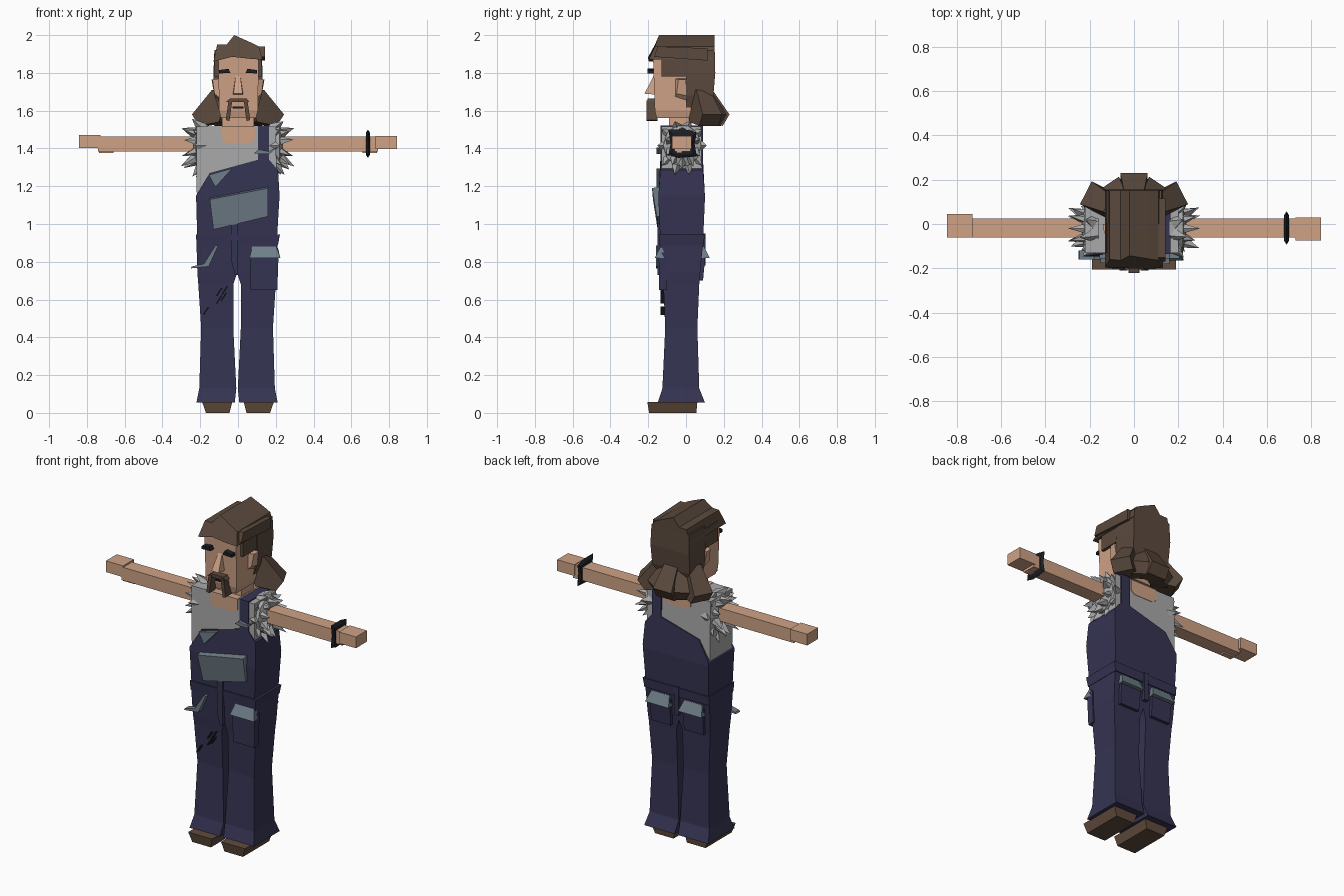
import bpy, bmesh, math, random
from mathutils import Vector, Matrix

if "Cube" in bpy.data.objects:
    bpy.data.objects.remove(bpy.data.objects["Cube"])

random.seed(4)


def material(name, rgb):
    m = bpy.data.materials.new(name)
    m.diffuse_color = (*rgb, 1)
    m.use_nodes = True
    m.node_tree.nodes["Principled BSDF"].inputs["Base Color"].default_value = m.diffuse_color
    return m


SKIN = material("skin", (0.62, 0.36, 0.24))
HAIR = material("hair_brown", (0.105, 0.068, 0.047))
DENIM = material("navy_denim", (0.036, 0.034, 0.085))
SHIRT = material("shirt_grey", (0.40, 0.40, 0.40))
SLATE = material("slate_patch", (0.16, 0.21, 0.25))
SHOE = material("shoe_brown", (0.115, 0.07, 0.045))
BLACK = material("black", (0.012, 0.013, 0.018))


def mesh(name, verts, faces, mat):
    bm = bmesh.new()
    vs = [bm.verts.new(v) for v in verts]
    for f in faces:
        bm.faces.new([vs[i] for i in f])
    bmesh.ops.recalc_face_normals(bm, faces=bm.faces)
    me = bpy.data.meshes.new(name)
    bm.to_mesh(me)
    bm.free()
    me.materials.append(mat)
    ob = bpy.data.objects.new(name, me)
    bpy.context.collection.objects.link(ob)
    return ob


def loft(name, rings, mat):
    """Closed solid through rings with equal point counts."""
    n = len(rings[0])
    verts = [p for r in rings for p in r]
    faces = [list(range(n)), list(range(len(verts) - n, len(verts)))]
    for k in range(len(rings) - 1):
        for i in range(n):
            j = (i + 1) % n
            faces.append([k * n + i, k * n + j, k * n + n + j, k * n + n + i])
    return mesh(name, verts, faces, mat)


def prism_y(name, pts, y0, y1, mat):
    return loft(name, [[(x, y, z) for x, z in pts] for y in (y0, y1)], mat)


def prism_x(name, pts, x0, x1, mat):
    return loft(name, [[(x, y, z) for y, z in pts] for x in (x0, x1)], mat)


def rect(x0, x1, y0, y1, z):
    return [(x0, y0, z), (x1, y0, z), (x1, y1, z), (x0, y1, z)]


def box(name, x0, x1, y0, y1, z0, z1, mat):
    return loft(name, [rect(x0, x1, y0, y1, z0), rect(x0, x1, y0, y1, z1)], mat)


# Flared trouser legs and shoes: z, outer, inner, front, back
LEG = [(.055, .215, .012, -.15, .10), (.13, .20, .004, -.125, .07),
       (.45, .19, .02, -.11, .06), (.68, .205, .02, -.12, .07),
       (.74, .21, 0, -.125, .075), (.9, .215, 0, -.135, .09)]
for side, s in (("left", -1), ("right", 1)):
    loft(side + "_trouser_leg",
         [rect(s * o - .005, s * i - .005, f, b, z) for z, o, i, f, b in LEG], DENIM)
    loft(side + "_shoe", [rect(s * .17, s * .045, -.195, .055, 0),
                          rect(s * .19, s * .03, -.205, .06, .058)], SHOE)

# Shirt body, open neckline and neck
loft("shirt", [rect(-.21, .205, -.128, .082, 1.0), rect(-.22, .205, -.13, .085, 1.2),
               rect(-.22, .2, -.13, .08, 1.515)], SHIRT)
prism_y("neckline", [(-.09, 1.517), (-.09, 1.45), (-.065, 1.43), (.065, 1.43),
                     (.09, 1.45), (.09, 1.517)], -.134, .084, SKIN)
box("neck", -.085, .085, -.09, .03, 1.5, 1.6, SKIN)

# One-strap overalls bib, same cut front and back
bib = prism_y("overalls_bib", [
    (-.215, .9), (-.222, 1.15), (-.15, 1.27), (.105, 1.34), (.105, 1.522), (.165, 1.522),
    (.165, 1.34), (.212, 1.285), (.22, 1.15), (.205, .9)], -.136, .09, DENIM)
bm = bmesh.new()
bm.from_mesh(bib.data)
bmesh.ops.bisect_plane(bm, geom=bm.verts[:] + bm.edges[:] + bm.faces[:],
                       plane_co=(0, 0, 1.13), plane_no=(0, 0, 1))
for v in bm.verts:
    if 1.1 < v.co.z < 1.16:
        v.co.y += math.copysign(.01, v.co.y)
bm.to_mesh(bib.data)
bm.free()
loft("waistband", [rect(-.22, .212, -.14, .095, .89), rect(-.222, .222, -.145, .098, .945)], DENIM)
prism_y("fly_front", [(-.035, 1.0), (0, 1.0), (0, .73), (-.015, .73), (-.035, .8)],
        -.15, -.12, DENIM)
box("fly_back", -.02, .01, .06, .102, .78, .95, DENIM)

# Chest pocket leaning outwards, folded bib corner and strap rag
loft("chest_pocket", [[(-.15, -.175, 1.13), (.16, -.18, 1.19), (.16, -.155, 1.04), (-.13, -.15, .97)],
                      [(-.15, -.13, 1.14), (.16, -.13, 1.2), (.16, -.12, 1.04), (-.13, -.12, .97)]], SLATE)
prism_y("bib_fold", [(-.155, 1.26), (-.03, 1.295), (-.12, 1.195)], -.156, -.13, SLATE)
prism_y("strap_rag", [(.085, 1.375), (.11, 1.395), (.16, 1.385), (.205, 1.405),
                      (.165, 1.37), (.12, 1.37)], -.155, -.13, SLATE)


def flap(name, x0, x1, z0, z1, y, out):
    loft(name, [[(x0, y, z1), (x1, y, z1), (x1, y - out * .02, z0), (x0, y - out * .02, z0)],
                [(x0 + .01, y + out * .01, z1 + .008), (x1 - .01, y + out * .01, z1 + .008),
                 (x1 + .012, y + out * .04, z0), (x0 - .005, y + out * .04, z0)]], SLATE)


# Pockets: pouch under a lighter flap
loft("front_pocket", [rect(.065, .208, -.142, -.1, .65), rect(.065, .215, -.145, -.1, .85)], DENIM)
flap("front_pocket_flap", .065, .212, .82, .872, -.125, -1)
prism_y("torn_pocket_flap", [(-.12, .885), (-.105, .885), (-.155, .775), (-.25, .765),
                             (-.245, .775), (-.18, .79)], -.16, -.12, SLATE)
for side, x in (("left", -.115), ("right", .105)):
    loft("back_pocket_" + side, [rect(x - .065, x + .065, .06, .09, .7),
                                 rect(x - .07, x + .07, .06, .105, .86)], DENIM)
    flap("back_pocket_flap_" + side, x - .07, x + .07, .82, .875, .085, 1)

# Knee stitches
for i, (x, z) in enumerate([(-.17, .54), (-.1, .64), (-.07, .65), (-.1, .6), (-.075, .615)]):
    prism_y("stitch_%d" % i, [(x - .017, z - .022), (x - .01, z - .022),
                              (x + .017, z + .02), (x + .01, z + .022)], -.135, -.105, BLACK)

# Arms, hands and wrist cuff
for side, s, dy, dz in (("left", -1, .0, .005), ("right", 1, -.015, 0)):
    prism_x(side + "_arm", [(-.06, 1.383), (.025, 1.383), (.025, 1.462), (-.06, 1.462)],
            s * .18, s * .74, SKIN)
    prism_x(side + "_hand", [(-.06 + dy, 1.398 + dz), (.044 + dy, 1.398 + dz),
                             (.044 + dy, 1.466 + dz), (-.06 + dy, 1.466 + dz)],
            s * .728, s * .843, SKIN)
    box(side + "_thumb", s * .66, s * .735, -.05, -.02, 1.375, 1.4, SKIN)


def cuff_ring(x, r):
    return [(x, -.018 + a * r, 1.425 + b * r) for a, b in
            ((-1, -.8), (-.3, -1), (1, -.9), (.85, 0), (1, .8), (.2, 1), (-1, 1), (-.85, 0))]


loft("wrist_cuff", [cuff_ring(.677, .058), cuff_ring(.688, .075), cuff_ring(.699, .058)], BLACK)

# Torn sleeves: tapered core with rows of ragged spikes
for side, s in (("left", -1), ("right", 1)):
    verts, faces = [], []

    def at(x, a, r):
        return (s * x, -.02 + r * math.cos(a), 1.415 + r * math.sin(a) * 1.1)

    N = 10
    loft(side + "_sleeve", [[at(x, i * math.tau / N, r) for i in range(N)]
                            for x, r in ((.16, .105), (.22, .1), (.235, .06))], SHIRT)
    for xb, xt, rb, rt, turn in ((.185, .235, .1, .135, 0), (.21, .29, .08, .095, .5)):
        for i in range(N):
            a, h = (i + turn) * math.tau / N, math.pi / N
            drop = .022 if math.sin(a) < -.3 else 0
            tip = Vector(at(xt + random.uniform(-.02, .012), a, rt + random.uniform(-.012, .005)))
            tip.z -= drop
            k = len(verts)
            verts += [at(xb, a - h, rb), at(xb - .02, a, rb + .01), at(xb, a + h, rb),
                      at(xb + .025, a, rb - .04), tip]
            faces += [[k, k + 1, k + 4], [k + 1, k + 2, k + 4], [k + 2, k + 3, k + 4],
                      [k + 3, k, k + 4], [k + 3, k + 2, k + 1, k]]
    mesh(side + "_sleeve_tatters", verts, faces, SHIRT)

# Head, ears and nose
loft("head", [rect(-.09, .095, -.155, .04, 1.56), rect(-.1, .105, -.165, .06, 1.6),
              rect(-.105, .11, -.175, .08, 1.9)], SKIN)
for side, s in (("left", -1), ("right", 1)):
    loft(side + "_ear", [[(s * .1, -.06, 1.67), (s * .1, -.06, 1.77), (s * .1, 0, 1.77), (s * .1, 0, 1.65)],
                         [(s * .125, -.05, 1.69), (s * .135, -.04, 1.765), (s * .14, 0, 1.765),
                          (s * .125, 0, 1.68)]], SKIN)
    # Brows, lashes and drooping moustache ends
    prism_y(side + "_brow", [(s * .04, 1.8), (s * .05, 1.822), (s * .1, 1.815), (s * .1, 1.797)],
            -.205, -.165, BLACK)
    prism_y(side + "_moustache_end", [(s * .03, 1.655), (s * .05, 1.655), (s * .065, 1.55),
                                      (s * .045, 1.545)], -.21, -.15, HAIR)
    # Hair at the temples
    box(side + "_temple_hair", s * .1, s * .125, -.13, .02, 1.78, 1.9, HAIR)
prism_y("moustache", [(-.065, 1.645), (-.04, 1.665), (.045, 1.665), (.06, 1.645)], -.205, -.16, HAIR)
box("mouth", -.03, .03, -.174, -.16, 1.612, 1.622, BLACK)
mesh("nose", [(-.012, -.168, 1.79), (.012, -.168, 1.79), (-.024, -.22, 1.69), (.024, -.22, 1.69),
              (-.028, -.16, 1.685), (.028, -.16, 1.685)],
     [[0, 1, 3, 2], [2, 3, 5, 4], [0, 2, 4], [1, 5, 3], [0, 4, 5, 1]], SKIN)

# Swept cap of hair with a sloping fringe
TOP = [(-.13, 1.86), (-.11, 1.95), (-.06, 1.95), (-.02, 2.0), (.07, 1.96), (.11, 1.94),
       (.13, 1.87), (.06, 1.875), (-.03, 1.885)]
loft("hair_cap", [[(x, -.21 + max(0, z - 1.87) * .5 + abs(x) * .1, z) for x, z in TOP],
                  [(x, .152, z) for x, z in TOP]], HAIR)
prism_x("side_sweep", [(-.17, 1.885), (-.15, 1.94), (.115, 1.93), (.115, 1.865)], .07, .142, HAIR)
loft("hair_back", [rect(-.1, .1, 0, .12, 1.6), rect(-.125, .125, 0, .145, 1.68),
                   rect(-.13, .13, 0, .155, 1.8), rect(-.125, .125, 0, .152, 1.92)], HAIR)


def lock(name, angle, reach, half):
    prof = [(.02, 1.71), (.11, 1.71), (.2, 1.58), (.165, 1.52), (.07, 1.54)]
    ob = loft(name, [[(sx * half * (.7 if z > 1.6 else 1), y * reach, z) for y, z in prof]
                     for sx in (-1, 1)], HAIR)
    ob.data.transform(Matrix.Translation((0, .03, 0)) @ Matrix.Rotation(math.radians(angle), 4, 'Z'))


# Flared locks at the nape
lock("nape_lock_middle", 0, 1.0, .062)
for side, s in (("left", 1), ("right", -1)):
    lock("nape_lock_outer_" + side, s * 63, 1.22, .058)
    lock("nape_lock_inner_" + side, s * 34, .95, .045)
